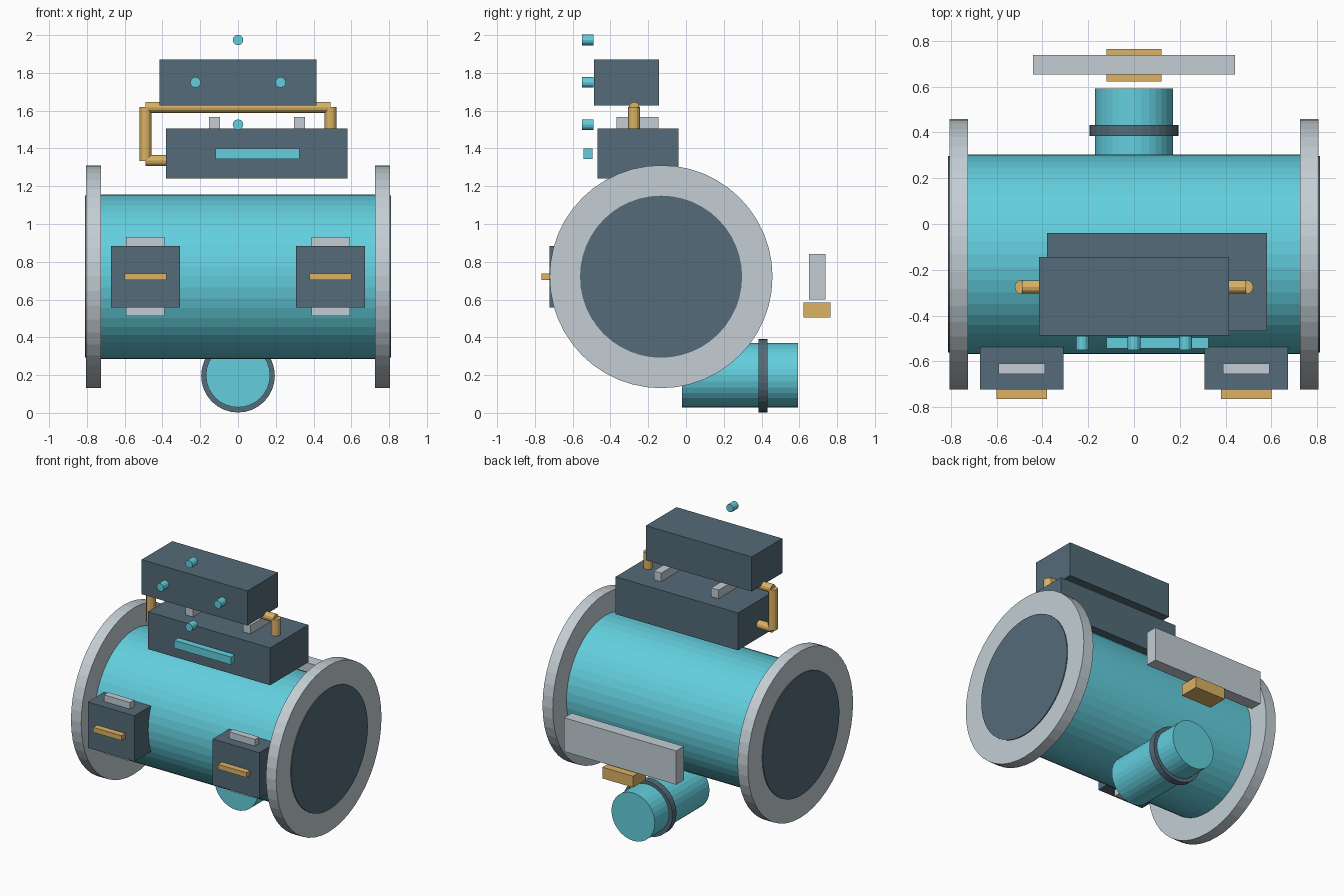
import bpy
import math

# Remove the default cube
cube = bpy.data.objects.get("Cube")
if cube:
    bpy.data.objects.remove(cube, do_unlink=True)


def linear(c):
    c /= 255
    return c / 12.92 if c <= 0.04045 else ((c + 0.055) / 1.055) ** 2.4


def material(name, *rgb):
    colour = [linear(c) for c in rgb] + [1]
    mat = bpy.data.materials.new(name)
    mat.use_nodes = True
    mat.diffuse_color = colour
    mat.node_tree.nodes["Principled BSDF"].inputs["Base Color"].default_value = colour
    return mat


teal = material("teal", 99, 207, 222)
slate = material("slate", 84, 107, 120)
grey = material("pale_grey", 195, 206, 212)
brass = material("brass", 219, 178, 101)


def finish(name, mat):
    obj = bpy.context.object
    obj.name = name
    obj.data.materials.append(mat)
    return obj


def box(name, mat, x, y, z):
    """Box from its (min, max) range on each axis."""
    spans = (x, y, z)
    bpy.ops.mesh.primitive_cube_add(size=1, location=[sum(s) / 2 for s in spans])
    obj = finish(name, mat)
    obj.scale = [s[1] - s[0] for s in spans]
    return obj


def rod(name, mat, axis, span, centre, radius, sides):
    """Cylinder along an axis; centre gives the two other coordinates in order."""
    location = list(centre)
    location.insert("xyz".index(axis), sum(span) / 2)
    turn = {"x": (0, math.pi / 2, 0), "y": (math.pi / 2, 0, 0), "z": (0, 0, 0)}[axis]
    bpy.ops.mesh.primitive_cylinder_add(vertices=sides, radius=radius,
                                        depth=span[1] - span[0],
                                        location=location, rotation=turn)
    return finish(name, mat)


# Main drum with end flanges and dark end caps
core = (-0.132, 0.721)
rod("drum", teal, "x", (-0.75, 0.75), core, 0.436, 48)
for side, s in (("right", -1), ("left", 1)):
    rod(side + "_flange", grey, "x", sorted((s * 0.725, s * 0.805)), core, 0.59, 48)
    rod(side + "_end_cap", slate, "x", sorted((s * 0.7, s * 0.811)), core, 0.429, 48)

# Rear outlet pipe with its collar
rod("outlet_pipe", teal, "y", (-0.02, 0.592), (0, 0.199), 0.17, 32)
rod("outlet_collar", slate, "y", (0.385, 0.432), (0, 0.197), 0.195, 32)

# Rear plate and the block under it
box("rear_plate", grey, (-0.44, 0.44), (0.652, 0.738), (0.60, 0.84))
box("rear_block", brass, (-0.12, 0.12), (0.622, 0.764), (0.505, 0.585))

# Front latch boxes with a strap and a handle each
for side, s in (("right", -1), ("left", 1)):
    cx = s * 0.49
    box(side + "_latch_box", slate, (cx - 0.183, cx + 0.183), (-0.722, -0.538), (0.558, 0.883))
    box(side + "_latch_strap", grey, (cx - 0.102, cx + 0.102), (-0.655, -0.608), (0.513, 0.93))
    box(side + "_latch_handle", brass, (cx - 0.111, cx + 0.111), (-0.765, -0.72), (0.704, 0.739))

# Stacked top boxes, spacers and front bar
box("lower_box", slate, (-0.38, 0.58), (-0.468, -0.04), (1.24, 1.505))
box("upper_box", slate, (-0.415, 0.415), (-0.487, -0.144), (1.627, 1.872))
for side, cx in (("right", -0.124), ("left", 0.326)):
    box(side + "_spacer", grey, (cx - 0.029, cx + 0.029), (-0.367, -0.146), (1.49, 1.566))
box("front_bar", teal, (-0.12, 0.325), (-0.543, -0.495), (1.345, 1.40))

# Four round knobs in a diamond
for i, (x, z) in enumerate(((0, 1.974), (-0.225, 1.75), (0.225, 1.75), (0, 1.526))):
    rod(f"knob_{i + 1}", teal, "y", (-0.55, -0.49), (x, z), 0.028, 12)

# Connecting pipes around the top boxes
py = -0.275
rod("cross_pipe", brass, "x", (-0.49, 0.49), (py, 1.617), 0.029, 12)
rod("right_riser", brass, "z", (1.333, 1.62), (-0.49, py), 0.031, 12)
rod("left_riser", brass, "z", (1.50, 1.62), (0.49, py), 0.031, 12)
rod("inlet_pipe", brass, "x", (-0.49, -0.37), (py, 1.336), 0.029, 12)
